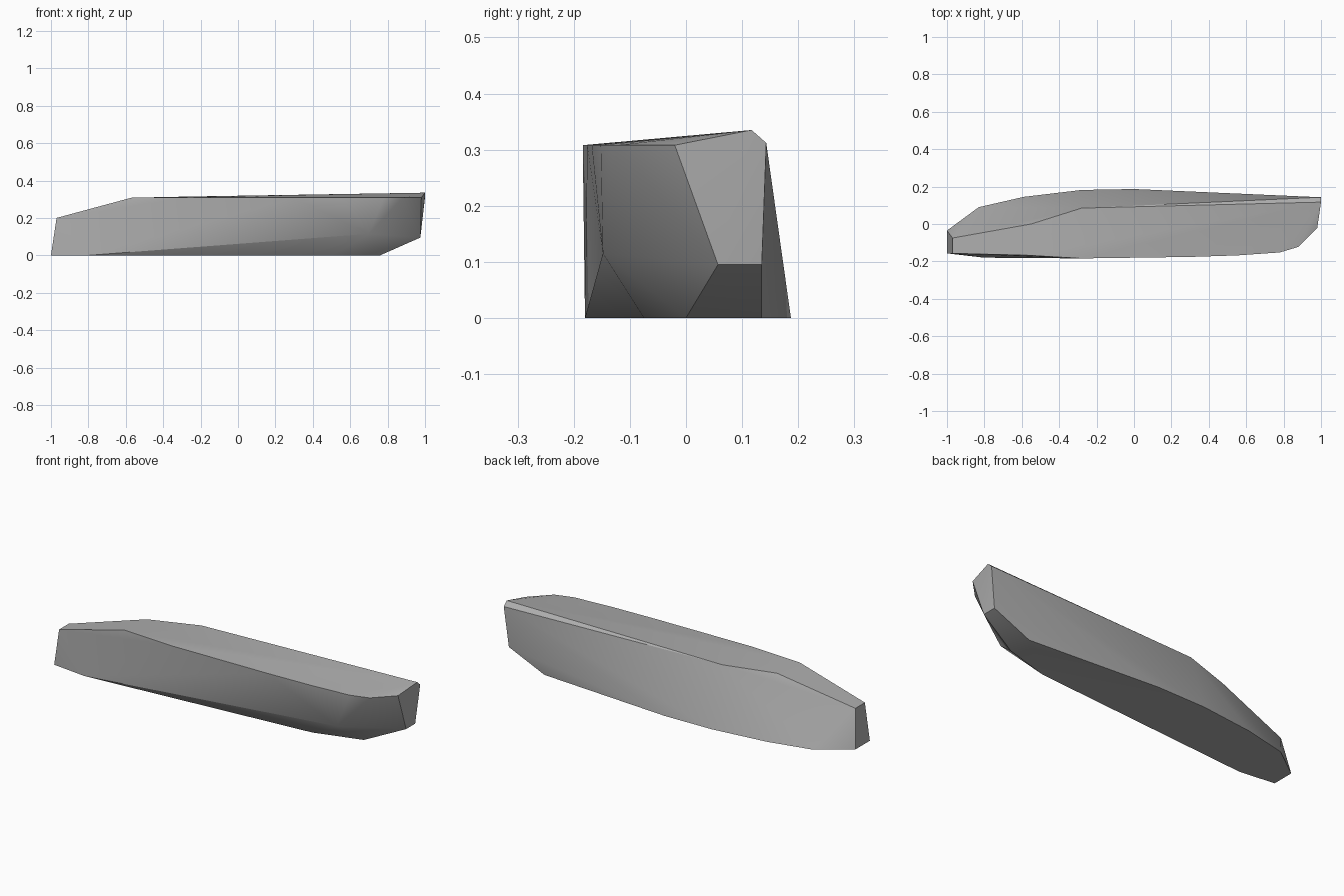
import bpy, bmesh
from math import radians

cube = bpy.data.objects.get("Cube")
if cube:
    bpy.data.objects.remove(cube, do_unlink=True)

# Stone colour
stone = bpy.data.materials.new("grey stone")
grey = (0.42, 0.42, 0.42, 1)
stone.diffuse_color = grey
stone.use_nodes = True
stone.node_tree.nodes["Principled BSDF"].inputs["Base Color"].default_value = grey

# Footprint outline (x, y) on the ground
base = [(-1, -.157), (-.8, -.18), (.5, -.075), (.76, 0), (.76, .135),
        (0, .187), (-.28, .182), (-.59, .145), (-.83, .09), (-1, -.035)]
# Front rim of the top (x, y), at one level
rim_z = .308
rim = [(-.57, -.167), (-.28, -.184), (.3, -.176), (.55, -.168),
       (.78, -.152), (.88, -.122), (.98, -.02)]
# Back rim of the top, bevelled corner, left nose, right end and front undercut
corners = [(-.55, 0, .308), (-.28, .085, .314), (1, .117, .335), (1, .143, .312),
           (-.97, -.157, .2), (-.97, -.075, .2),
           (.975, .057, .095), (.975, .135, .095), (.7, -.148, .115)]

# Wrap the outlines in one chiselled slab
bm = bmesh.new()
points = [(x, y, 0) for x, y in base] + [(x, y, rim_z) for x, y in rim] + corners
for p in points:
    bm.verts.new(p)
hull = bmesh.ops.convex_hull(bm, input=bm.verts[:])
loose = [v for v in bm.verts if not v.link_faces]
bmesh.ops.delete(bm, geom=loose, context='VERTS')
bmesh.ops.dissolve_limit(bm, angle_limit=radians(.5), verts=bm.verts[:], edges=bm.edges[:])
bmesh.ops.recalc_face_normals(bm, faces=bm.faces[:])

mesh = bpy.data.meshes.new("stone_slab")
bm.to_mesh(mesh)
bm.free()
mesh.materials.append(stone)
slab = bpy.data.objects.new("stone_slab", mesh)
bpy.context.collection.objects.link(slab)

# Soft shading with crisp chiselled edges
bpy.ops.object.select_all(action='DESELECT')
slab.select_set(True)
bpy.context.view_layer.objects.active = slab
bpy.ops.object.shade_smooth_by_angle(angle=radians(30))
